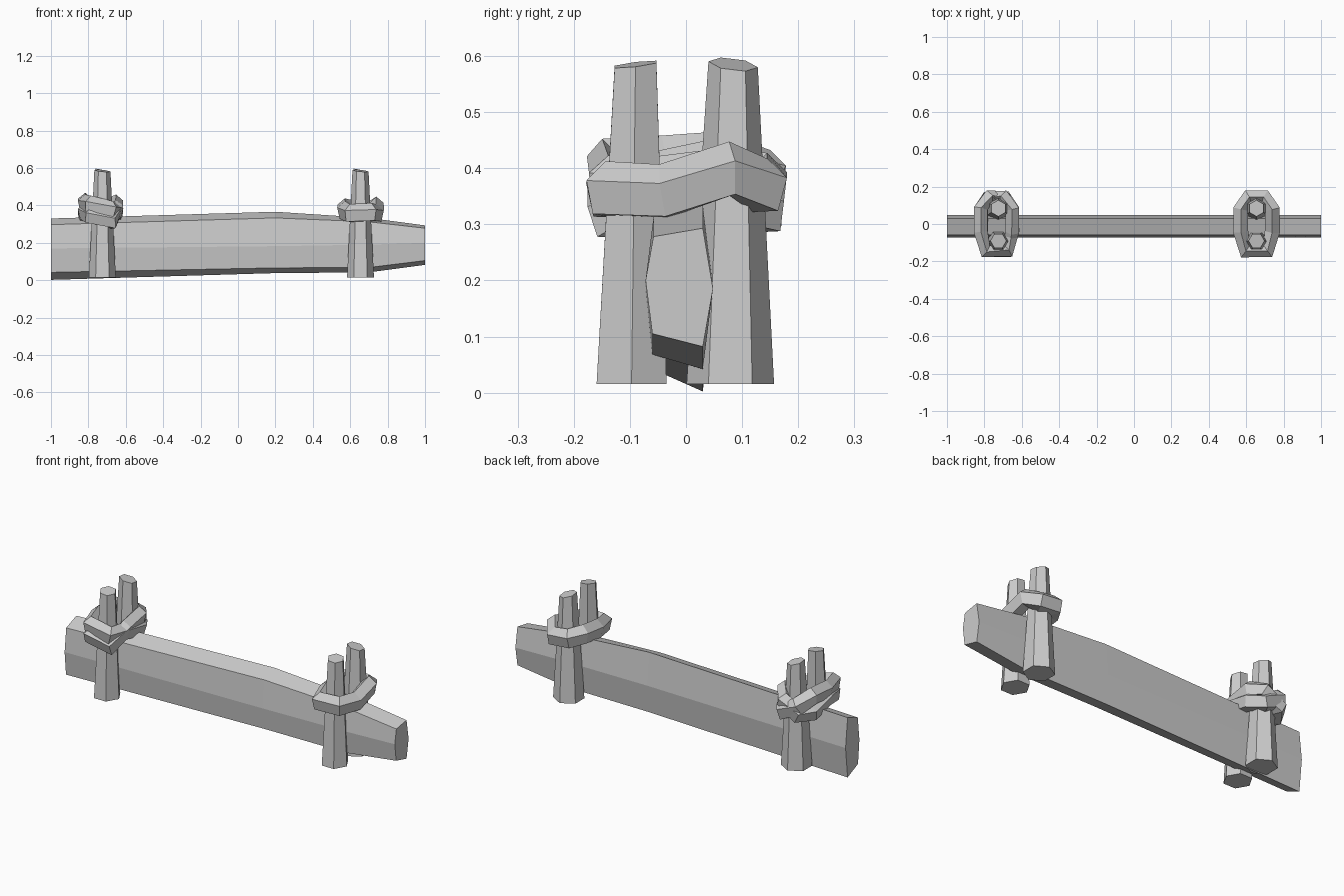
import bpy, bmesh
from math import cos, sin, pi, radians
from mathutils import Vector

if "Cube" in bpy.data.objects:
    bpy.data.objects.remove(bpy.data.objects["Cube"])


def loft(name, rings, closed=False):
    """Skin a list of equal-sized vertex rings, capped or joined end to end."""
    bm = bmesh.new()
    vs = [[bm.verts.new(p) for p in r] for r in rings]
    n, m = len(vs), len(vs[0])
    for i in range(n if closed else n - 1):
        a, b = vs[i], vs[(i + 1) % n]
        for j in range(m):
            k = (j + 1) % m
            bm.faces.new((a[j], a[k], b[k], b[j]))
    if not closed:
        bm.faces.new(vs[0])
        bm.faces.new(vs[-1])
    bmesh.ops.recalc_face_normals(bm, faces=bm.faces)
    mesh = bpy.data.meshes.new(name)
    bm.to_mesh(mesh)
    bm.free()
    obj = bpy.data.objects.new(name, mesh)
    bpy.context.collection.objects.link(obj)
    return obj


# Horizontal beam: x, then heights of the six-sided section
stations = [
    # x, front low, back low, back mid, back top, front top, front mid
    (-1.0, .042, .002, .17, .33, .297, .17),
    (0.2, .066, .038, .19, .366, .333, .182),
    (0.7, .068, .042, .19, .333, .312, .19),
    (1.0, .105, .082, .185, .293, .278, .20),
]
section_y = (-.06, .03, .048, .03, -.058, -.072)
loft("beam", [[(s[0], y, z) for y, z in zip(section_y, s[1:])] for s in stations])


# Six-sided tapered stake with a slanted top
def stake(name, x, y0, y1, r0, r1, turn, slope_x, slope_y):
    def ring(y, r, z, sx=0, sy=0):
        pts = []
        for i in range(6):
            a = turn + i * pi / 3
            dx, dy = r * cos(a), r * sin(a)
            pts.append((x + dx, y + dy, z + sx * dx + sy * dy))
        return pts
    loft(name, [ring(y0, r0, .015), ring(y1, r1, .585, slope_x, slope_y)])


# Rope loop around a stake pair: centreline points, five-sided section
def rope(name, x, path, r=.05, turn=.35):
    pts = [Vector((x + a, b, c)) for a, b, c in path]
    mid = sum(pts, Vector()) / len(pts)
    rings = []
    for i, p in enumerate(pts):
        t = (pts[(i + 1) % len(pts)] - pts[i - 1]).normalized()
        out = t.cross(Vector((0, 0, 1))).normalized()
        if out.dot(p - mid) < 0:
            out = -out
        up = out.cross(t).normalized()
        if up.z < 0:
            up = -up
        rings.append([p + out * r * .85 * cos(turn + k * 2 * pi / 5)
                      + up * r * 1.05 * sin(turn + k * 2 * pi / 5) for k in range(5)])
    loft(name, rings, closed=True)


for side, x in (("left", -.725), ("right", .655)):
    stake("front_stake_" + side, x, -.097, -.09, .072, .043, 0, -.1, .12)
    stake("back_stake_" + side, x, .079, .084, .078, .044, radians(30), -.25, -.12)

# Outline of a loop seen from above
outline = [(-.06, -.145), (.06, -.145), (.085, -.04), (.085, .08),
           (.045, .143), (-.045, .143), (-.085, .08), (-.085, -.04)]

# Right rope, rising towards the back
heights = (.355, .36, .355, .395, .365, .375, .385, .37)
rope("rope_right", x, [(a, b, z) for (a, b), z in zip(outline, heights)])

# Left pair of ropes, crossing each other over the beam
upper = (.405, .375, .37, .345, .325, .375, .42, .41)
lower = (.345, .315, .385, .41, .39, .33, .33, .365)
for name, hs, k in (("rope_left_a", upper, 1.0), ("rope_left_b", lower, .99)):
    rope(name, -.735, [(a * k, b * k, z) for (a, b), z in zip(outline, hs)], r=.046)
